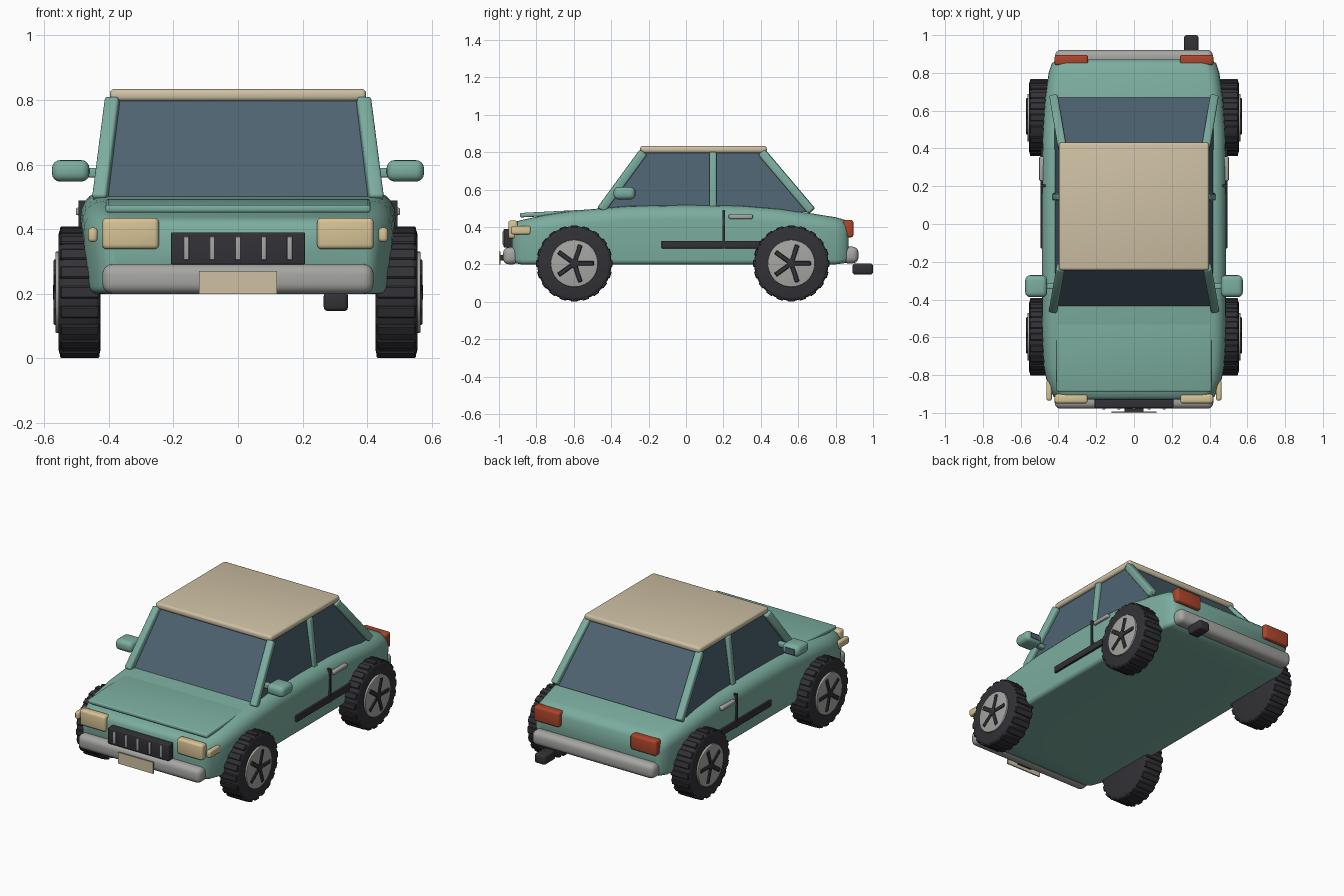
import bpy, bmesh
from math import cos, sin, pi, radians
from mathutils import Vector, Matrix

default = bpy.data.objects.get("Cube")
if default:
    bpy.data.objects.remove(default, do_unlink=True)


def material(name, r, g, b):
    m = bpy.data.materials.new(name)
    m.use_nodes = True
    m.diffuse_color = (r, g, b, 1)
    m.node_tree.nodes["Principled BSDF"].inputs["Base Color"].default_value = (r, g, b, 1)
    return m


TEAL = material("teal_paint", .20, .42, .345)
CREAM = material("cream_paint", .62, .53, .37)
GLASS = material("blue_grey_glass", .075, .125, .165)
LENS = material("yellow_lens", .68, .55, .30)
METAL = material("grey_metal", .38, .385, .365)
RUBBER = material("dark_rubber", .032, .032, .038)
RED = material("red_lens", .42, .06, .025)


def finish(name, bm, mat, angle=35):
    bmesh.ops.recalc_face_normals(bm, faces=bm.faces)
    mesh = bpy.data.meshes.new(name)
    bm.to_mesh(mesh)
    bm.free()
    mesh.materials.append(mat)
    for p in mesh.polygons:
        p.use_smooth = True
    mesh.set_sharp_from_angle(angle=radians(angle))
    ob = bpy.data.objects.new(name, mesh)
    bpy.context.scene.collection.objects.link(ob)
    return ob


def add_box(bm, size, matrix, bevel=0, segments=3):
    verts = bmesh.ops.create_cube(bm, size=1)["verts"]
    bmesh.ops.scale(bm, vec=size, verts=verts)
    bmesh.ops.transform(bm, matrix=matrix, verts=verts)
    if bevel:
        edges = list({e for v in verts for e in v.link_edges})
        bmesh.ops.bevel(bm, geom=edges, offset=bevel, segments=segments,
                        profile=.5, affect='EDGES', clamp_overlap=True)


def box(name, x, y, z, mat, bevel=0, segments=3):
    """Box from its (low, high) limits on each axis."""
    bm = bmesh.new()
    size = [b - a for a, b in (x, y, z)]
    centre = [(a + b) / 2 for a, b in (x, y, z)]
    add_box(bm, size, Matrix.Translation(centre), bevel, segments)
    return finish(name, bm, mat)


def pair(name, x, y, z, mat, bevel=0, segments=3):
    box("left_" + name, x, y, z, mat, bevel, segments)
    box("right_" + name, (-x[1], -x[0]), y, z, mat, bevel, segments)


def beam(name, start, end, thick, wide, mat, bevel):
    """Bar between two points."""
    a, b = Vector(start), Vector(end)
    turn = (b - a).to_track_quat('Z', 'X').to_matrix().to_4x4()
    bm = bmesh.new()
    add_box(bm, (thick, wide, (b - a).length), Matrix.Translation((a + b) / 2) @ turn, bevel)
    return finish(name, bm, mat)


def loft(name, rings, mat, angle):
    bm = bmesh.new()
    loops = [[bm.verts.new(p) for p in ring] for ring in rings]
    n = len(loops[0])
    for a, b in zip(loops, loops[1:]):
        for i in range(n):
            j = (i + 1) % n
            bm.faces.new((a[i], a[j], b[j], b[i]))
    bm.faces.new(loops[0])
    bm.faces.new(loops[-1])
    return finish(name, bm, mat, angle)


# Lower body: rounded sections along the length
def section(y, w, low, top):
    half = []
    for cx, cz, rx, rz, start in ((w - .035, low + .025, .025, .025, -90),
                                  (w - .07, top - .075, .07, .075, 0)):
        for k in range(6):
            t = radians(start + 18 * k)
            half.append((cx + rx * cos(t), y, cz + rz * sin(t)))
    return half + [(-x, yy, z) for x, yy, z in reversed(half)]


stations = [(-.93, .40, .225, .41), (-.915, .425, .207, .428), (-.88, .443, .2, .437),
            (-.82, .465, .2, .45), (-.75, .478, .2, .465), (-.6, .485, .2, .487),
            (-.45, .487, .2, .50), (-.3, .488, .2, .512), (0, .488, .2, .517),
            (.3, .487, .2, .513), (.5, .482, .2, .497), (.67, .47, .2, .473),
            (.8, .452, .2, .452), (.85, .435, .207, .438), (.87, .41, .225, .415)]
loft("lower_body", [section(*s) for s in stations], TEAL, 50)
beam("hood_panel", (0, -.887, .463), (0, -.45, .485), .024, .82, TEAL, .008)


# Cabin: glass block, pillars and roof
def rectangle(w, front, back, z):
    return [(-w, front, z), (w, front, z), (w, back, z), (-w, back, z)]


loft("cabin_glass", [rectangle(.423, -.45, .67, .48), rectangle(.378, -.225, .41, .805)], GLASS, 20)
for side, s in (("left", 1), ("right", -1)):
    beam(side + "_front_pillar", (s * .428, -.455, .49), (s * .388, -.228, .80), .045, .045, TEAL, .01)
    beam(side + "_middle_pillar", (s * .416, .144, .50), (s * .385, .144, .80), .035, .038, TEAL, .008)
    beam(side + "_rear_pillar", (s * .425, .672, .485), (s * .38, .405, .80), .045, .045, TEAL, .01)
box("roof", (-.397, .397), (-.245, .432), (.796, .834), CREAM, .014)

# Front end
box("front_bumper", (-.42, .42), (-.978, -.895), (.2, .292), METAL, .032, 4)
box("front_plate", (-.12, .12), (-1, -.992), (.2, .27), CREAM)
box("plate_bracket", (-.05, .05), (-.993, -.96), (.22, .25), RUBBER)
box("grille", (-.208, .208), (-.975, -.91), (.29, .39), RUBBER, .006)
for i in range(5):
    x = .08 * (i - 2)
    box(f"grille_bar_{i + 1}", (x - .008, x + .008), (-.981, -.97), (.305, .377), METAL, .002)
pair("headlight", (.245, .42), (-.95, -.90), (.338, .435), LENS, .014)
pair("front_indicator", (.435, .464), (-.935, -.83), (.36, .405), LENS, .011)

# Rear end
box("rear_bumper", (-.418, .418), (.835, .922), (.205, .295), METAL, .032, 4)
pair("tail_light", (.243, .42), (.84, .895), (.345, .437), RED, .012)
box("exhaust_tip", (.265, .341), (.89, 1), (.146, .205), RUBBER, .014)

# Side fittings
pair("mirror", (.46, .576), (-.387, -.272), (.547, .614), TEAL, .026, 4)
pair("mirror_glass", (.487, .55), (-.274, -.270), (.565, .597), GLASS)
pair("mirror_stalk", (.40, .48), (-.345, -.315), (.56, .59), TEAL, .006)
pair("door_handle", (.47, .502), (.228, .357), (.443, .467), METAL, .007)
pair("door_seam", (.44, .494), (.196, .209), (.285, .488), RUBBER)
pair("sill_strip", (.47, .494), (-.13, .41), (.286, .326), RUBBER, .003)


# Wheels: bevelled tyre with tread blocks, hub disc and five dark spokes
def disc(bm, radius, x0, x1, sides, bevel):
    m = Matrix.Translation(((x0 + x1) / 2, 0, 0)) @ Matrix.Rotation(pi / 2, 4, 'Y')
    bmesh.ops.create_cone(bm, cap_ends=True, segments=sides, radius1=radius,
                          radius2=radius, depth=x1 - x0, matrix=m)
    rims = [e for e in bm.edges if abs(e.verts[0].co.x - e.verts[1].co.x) < .001]
    bmesh.ops.bevel(bm, geom=rims, offset=bevel, segments=3, profile=.5, affect='EDGES')


def wheel(name, s, y):
    tyre = bmesh.new()
    disc(tyre, .199, .426, .555, 40, .018)
    for i in range(20):
        m = Matrix.Rotation(2 * pi * i / 20, 4, 'X') @ Matrix.Translation((.49, 0, .191))
        add_box(tyre, (.122, .038, .026), m, .004, 1)
    hub = bmesh.new()
    disc(hub, .126, .54, .565, 40, .004)
    spokes = bmesh.new()
    for i in range(5):
        m = Matrix.Rotation(2 * pi * i / 5, 4, 'X') @ Matrix.Translation((.565, .052, 0))
        add_box(spokes, (.012, .104, .024), m, .003, 1)
    disc(spokes, .024, .56, .572, 16, .002)
    for part, bm, mat in (("tyre", tyre, RUBBER), ("hub", hub, METAL), ("spokes", spokes, RUBBER)):
        bmesh.ops.scale(bm, vec=(s, 1, 1), verts=bm.verts)
        bmesh.ops.translate(bm, vec=(0, y, .205), verts=bm.verts)
        finish(f"{name}_{part}", bm, mat)


for end, y in (("front", -.597), ("rear", .563)):
    wheel(f"left_{end}", 1, y)
    wheel(f"right_{end}", -1, y)
